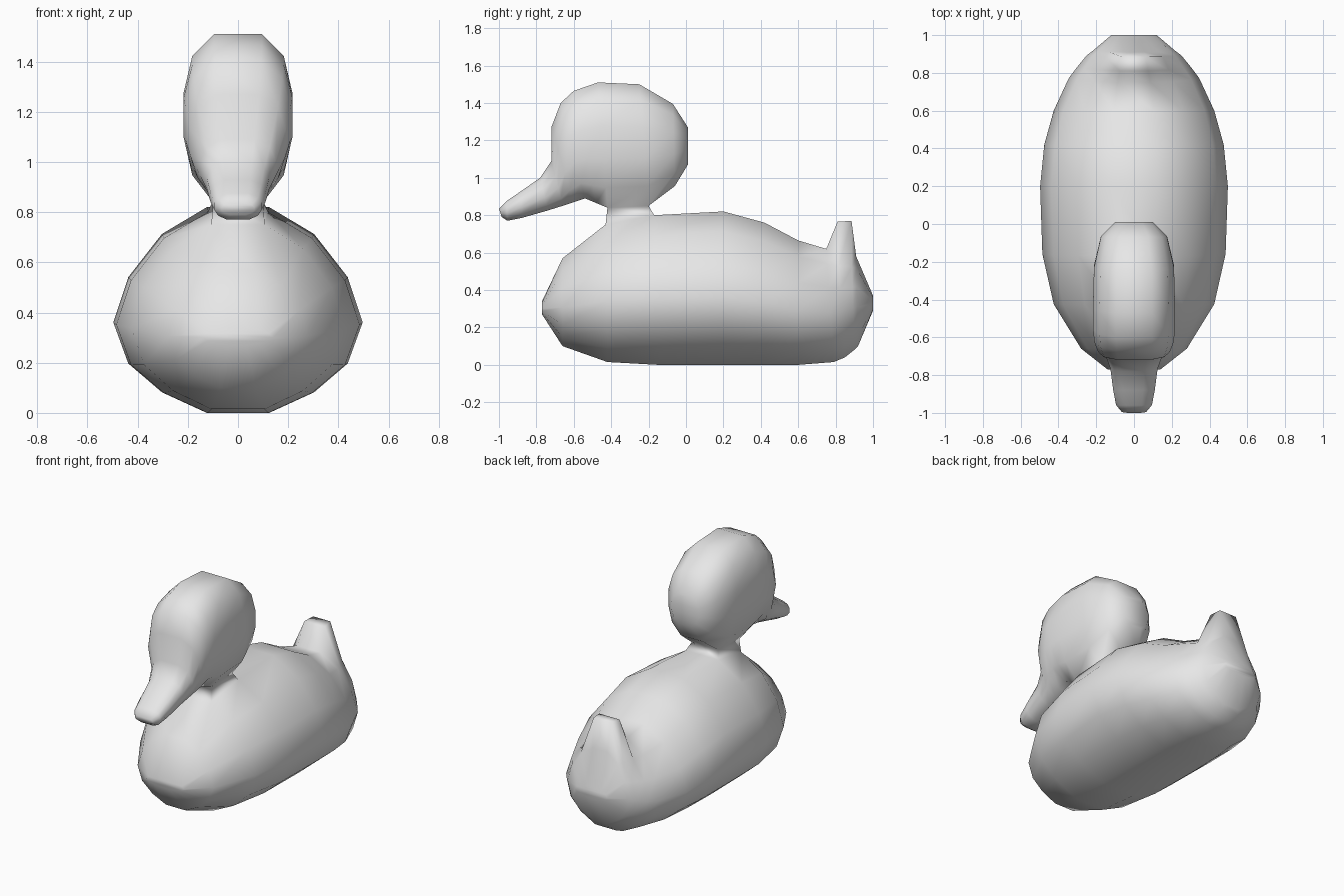
import bpy
import bmesh

cube = bpy.data.objects.get("Cube")
if cube:
    bpy.data.objects.remove(cube, do_unlink=True)

# Half cross-sections, bottom to top: (fraction of half width, fraction of height)
BODY_SECTION = [(.25, 0), (.61, .1), (.88, .24), (1, .44), (.88, .66), (.61, .87), (.25, 1)]
HEAD_SECTION = [(.46, 0), (.84, .16), (1, .39), (1, .65), (.84, .87), (.44, 1)]

# Stations, front to back: bottom y, bottom z, top y, top z, half width, tail lift
BODY = [
    (-.77, .27, -.77, .34, .14, 0),
    (-.66, .10, -.66, .57, .28, 0),
    (-.42, .015, -.43, .75, .425, 0),
    (-.15, 0, -.17, .80, .485, 0),
    (.20, 0, .20, .82, .497, 0),
    (.42, 0, .42, .76, .475, 0),
    (.60, 0, .60, .665, .425, 0),
    (.79, .015, .75, .62, .345, 0),
    (.85, .04, .81, .60, .30, .165),
    (.90, .08, .885, .59, .25, .18),
    (.92, .10, .91, .58, .22, 0),
    (1, .29, 1, .37, .12, 0),
]
HEAD = [
    (-.985, .79, -1, .835, .065, 0),
    (-.955, .77, -.96, .875, .095, 0),
    (-.88, .785, -.88, .93, .11, 0),
    (-.74, .825, -.78, 1.0, .125, 0),
    (-.66, .85, -.72, 1.09, .15, 0),
    (-.60, .87, -.72, 1.27, .19, 0),
    (-.54, .89, -.67, 1.40, .21, 0),
    (-.48, .865, -.60, 1.465, .217, 0),
    (-.42, .84, -.47, 1.51, .217, 0),
    (-.20, .85, -.25, 1.50, .212, 0),
    (-.06, .955, -.07, 1.395, .175, 0),
    (.01, 1.07, .01, 1.27, .10, 0),
]


def loft(bm, stations, section, hole):
    """Skin mirrored sections; hole = (station, edge) left open for the neck."""
    rings = []
    for yb, zb, yt, zt, width, lift in stations:
        half = []
        for fx, fz in section:
            z = zb + (zt - zb) * fz + (lift if fz == 1 else 0)
            half.append((fx * width, yb + (yt - yb) * fz, z))
        outline = half + [(-x, y, z) for x, y, z in reversed(half)]
        rings.append([bm.verts.new(p) for p in outline])
    count = len(rings[0])
    for s in range(len(rings) - 1):
        a, b = rings[s], rings[s + 1]
        for e in range(count):
            if (s, e) != hole:
                n = (e + 1) % count
                bm.faces.new((a[e], a[n], b[n], b[e]))
    # End caps as strips of quads across the mirror line
    for ring in (rings[0], rings[-1]):
        for i in range(count // 2 - 1):
            bm.faces.new((ring[i], ring[i + 1], ring[-2 - i], ring[-1 - i]))
    return rings


bm = bmesh.new()
top = len(BODY_SECTION) - 1
under = 2 * len(HEAD_SECTION) - 1

# Body with upturned tail, head with bill
body = loft(bm, BODY, BODY_SECTION, (2, top))
head = loft(bm, HEAD, HEAD_SECTION, (8, under))

# Neck joins the two openings
lower = [body[2][top], body[2][top + 1], body[3][top + 1], body[3][top]]
upper = [head[8][0], head[8][under], head[9][under], head[9][0]]
for i in range(4):
    j = (i + 1) % 4
    bm.faces.new((lower[i], lower[j], upper[j], upper[i]))

bmesh.ops.recalc_face_normals(bm, faces=bm.faces[:])
for face in bm.faces:
    face.smooth = True
mesh = bpy.data.meshes.new("duck")
bm.to_mesh(mesh)
bm.free()

# Plain grey finish
grey = bpy.data.materials.new("light grey")
grey.use_nodes = True
colour = (.8, .8, .8, 1)
grey.diffuse_color = colour
grey.node_tree.nodes["Principled BSDF"].inputs["Base Color"].default_value = colour
mesh.materials.append(grey)

duck = bpy.data.objects.new("duck", mesh)
bpy.context.collection.objects.link(duck)
